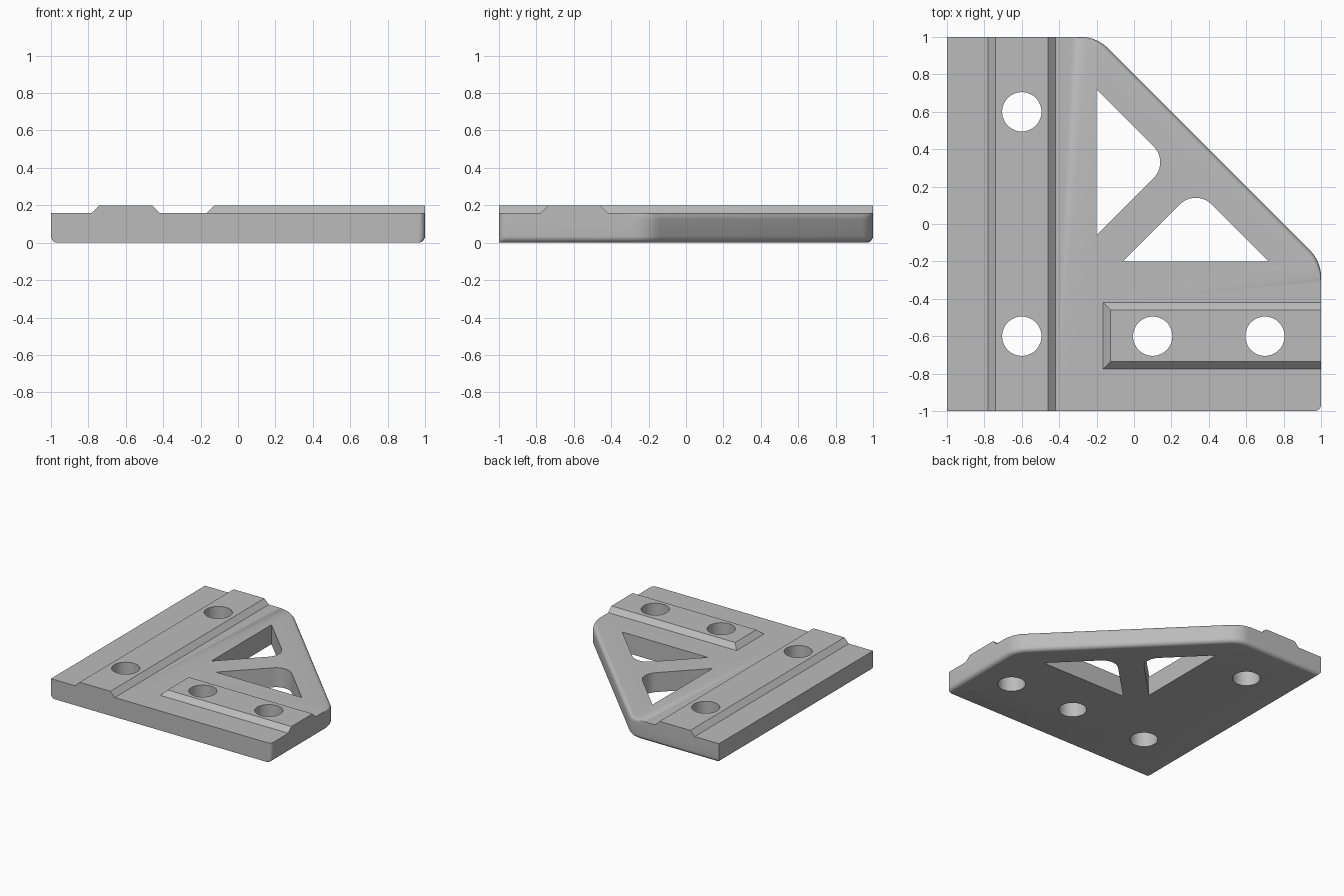
import bpy, bmesh
from math import pi, sin, cos, radians
from mathutils import Vector

if "Cube" in bpy.data.objects:
    bpy.data.objects.remove(bpy.data.objects["Cube"])

grey = bpy.data.materials.new("grey")
grey.use_nodes = True
GREY = (0.5, 0.5, 0.5, 1)
grey.diffuse_color = GREY
grey.node_tree.nodes["Principled BSDF"].inputs["Base Color"].default_value = GREY

PLATE_TOP, RAIL_TOP, SOFT = 0.16, 0.2, 0.035


def round_polygon(corners, radii, steps=10):
    """Outline with each corner replaced by an arc; zero radius stays sharp."""
    points = []
    for i, (corner, radius) in enumerate(zip(corners, radii)):
        p = Vector(corner)
        if radius <= 0:
            points.append(p)
            continue
        a = (Vector(corners[i - 1]) - p).normalized()
        b = (Vector(corners[(i + 1) % len(corners)]) - p).normalized()
        half = a.angle(b) / 2
        centre = p + (a + b).normalized() * (radius / sin(half))
        start = p + a * (radius * cos(half) / sin(half)) - centre
        end = p + b * (radius * cos(half) / sin(half)) - centre
        sweep = pi - 2 * half
        for k in range(steps + 1):
            t = k / steps
            points.append(centre + (start * sin((1 - t) * sweep)
                                    + end * sin(t * sweep)) / sin(sweep))
    return points


def loft(name, rings):
    """Closed solid through a stack of equal-length rings of 3D points."""
    bm = bmesh.new()
    loops = [[bm.verts.new(p) for p in ring] for ring in rings]
    bm.faces.new(loops[0])
    bm.faces.new(loops[-1])
    n = len(loops[0])
    for low, high in zip(loops, loops[1:]):
        for i in range(n):
            j = (i + 1) % n
            bm.faces.new((low[i], low[j], high[j], high[i]))
    bmesh.ops.recalc_face_normals(bm, faces=bm.faces)
    mesh = bpy.data.meshes.new(name)
    bm.to_mesh(mesh)
    bm.free()
    mesh.materials.append(grey)
    obj = bpy.data.objects.new(name, mesh)
    bpy.context.collection.objects.link(obj)
    return obj


def at_height(points, z):
    return [(p[0], p[1], z) for p in points]


def plate_ring(z, side, slope):
    """Plate outline, pulled in by side on the edges and slope on the diagonal."""
    reach = 0.8 - slope * 2 ** 0.5
    x, y = 1 - side, 1 - side
    corners = [(-x, -1), (x, -1), (x, reach - x), (reach - y, y), (-x, y)]
    radii = [0, SOFT - side * 0.9, 0.2 - side, 0.2 - side, 0]
    return at_height(round_polygon(corners, radii), z)


# Plate: rounded lower rim, softened upper rim along the diagonal only
angles = [radians(15 * k) for k in range(7)]
rings = [plate_ring(SOFT * (1 - cos(a)), SOFT * (1 - sin(a)), SOFT * (1 - sin(a)))
         for a in angles]
rings += [plate_ring(PLATE_TOP - SOFT * (1 - sin(a)), 0, SOFT * (1 - cos(a)))
          for a in angles]
plate = loft("corner_bracket", rings)


def rectangle(x0, x1, y0, y1, z):
    return [(x0, y0, z), (x1, y0, z), (x1, y1, z), (x0, y1, z)]


# Raised rails with sloping sides
base, s = 0.1, 0.04
long_rail = loft("long_rail", [
    rectangle(-0.78, -0.42, -1, 1, base),
    rectangle(-0.78, -0.42, -1, 1, PLATE_TOP),
    rectangle(-0.78 + s, -0.42 - s, -1, 1, RAIL_TOP)])
short_rail = loft("short_rail", [
    rectangle(-0.165, 1, -0.775, -0.42, base),
    rectangle(-0.165, 1, -0.775, -0.42, PLATE_TOP),
    rectangle(-0.165 + s, 1, -0.775 + s, -0.42 - s, RAIL_TOP)])


def cutter(name, outline):
    return loft(name, [at_height(outline, -0.1), at_height(outline, 0.4)])


# Screw holes
cutters = []
for x, y in [(-0.6, 0.6), (-0.6, -0.6), (0.1, -0.6), (0.7, -0.6)]:
    circle = [(x + 0.105 * cos(2 * pi * k / 48), y + 0.105 * sin(2 * pi * k / 48))
              for k in range(48)]
    cutters.append(cutter("hole_cutter", circle))

# Two triangular windows mirrored about the diagonal
window = round_polygon([(-0.2, 0.72), (-0.2, -0.06), (0.19, 0.33)], [0, 0, 0.12])
cutters.append(cutter("window_cutter", window))
cutters.append(cutter("window_cutter", [(p[1], p[0]) for p in window]))

# Join the rails and cut the openings
bpy.context.view_layer.objects.active = plate
for tool in [long_rail, short_rail] + cutters:
    tool.hide_render = True
    mod = plate.modifiers.new("shape", "BOOLEAN")
    mod.operation = "DIFFERENCE" if tool in cutters else "UNION"
    mod.solver = "EXACT"
    mod.object = tool
    bpy.ops.object.modifier_apply(modifier=mod.name)
    bpy.data.objects.remove(tool)

bpy.ops.object.select_all(action="DESELECT")
plate.select_set(True)
bpy.ops.object.shade_smooth_by_angle(angle=radians(30))
